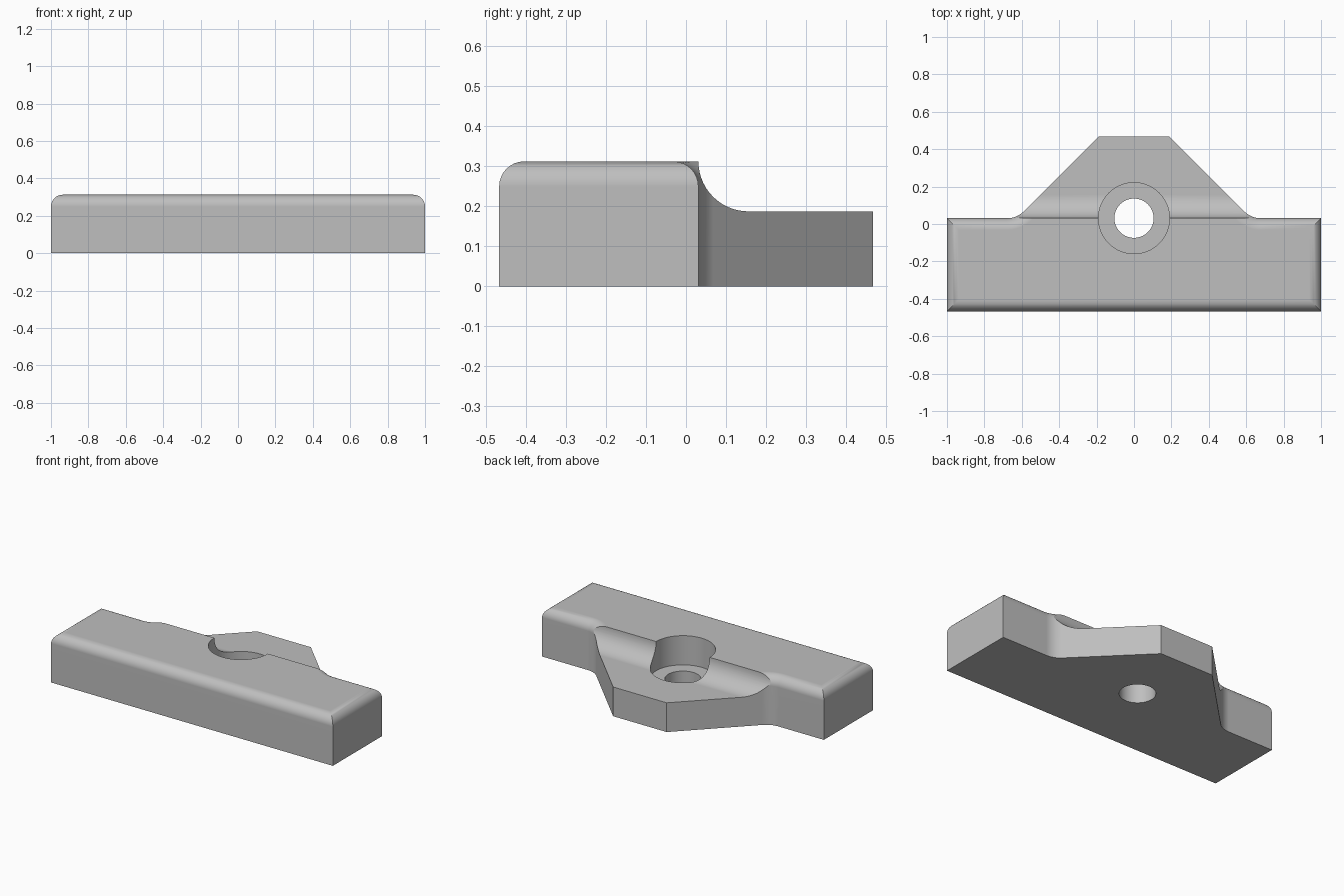
import bpy
import bmesh
import math
from mathutils import Vector

if "Cube" in bpy.data.objects:
    bpy.data.objects.remove(bpy.data.objects["Cube"])

FRONT, STEP, BACK = -0.467, 0.031, 0.467   # y of bar front, bar back, plate back
BAR_H, PLATE_H, SEAT_H = 0.3125, 0.1875, 0.125
FILLET, ROUND = 0.125, 0.0625
TIP = 0.19                                 # half width of the plate's back edge

grey = bpy.data.materials.new("plain grey")
grey.use_nodes = True
grey.diffuse_color = (0.52, 0.52, 0.52, 1)
grey.node_tree.nodes["Principled BSDF"].inputs["Base Color"].default_value = grey.diffuse_color


def arc(cx, cy, r, start, end, steps=12):
    angles = [math.radians(start + (end - start) * i / steps) for i in range(steps + 1)]
    return [(cx + r * math.cos(a), cy + r * math.sin(a)) for a in angles]


def make_object(name, bm):
    bmesh.ops.recalc_face_normals(bm, faces=bm.faces)
    mesh = bpy.data.meshes.new(name)
    bm.to_mesh(mesh)
    bm.free()
    mesh.materials.append(grey)
    obj = bpy.data.objects.new(name, mesh)
    bpy.context.collection.objects.link(obj)
    return obj


def extrude(points, direction):
    bm = bmesh.new()
    face = bm.faces.new([bm.verts.new(p) for p in points])
    result = bmesh.ops.extrude_face_region(bm, geom=[face])
    moved = [g for g in result["geom"] if isinstance(g, bmesh.types.BMVert)]
    bmesh.ops.translate(bm, verts=moved, vec=Vector(direction))
    return bm


def cylinder(name, radius, bottom, top):
    bm = bmesh.new()
    bmesh.ops.create_cone(bm, cap_ends=True, segments=72, radius1=radius,
                          radius2=radius, depth=top - bottom)
    bmesh.ops.translate(bm, verts=bm.verts, vec=(0, STEP, (top + bottom) / 2))
    return make_object(name, bm)


# Outline of bar and tapered plate, with filleted inner corners
corner_x = TIP + BACK - STEP
fillet_x = corner_x + FILLET * math.tan(math.radians(22.5))
half = [(1, FRONT), (1, STEP)]
half += arc(fillet_x, STEP + FILLET, FILLET, 270, 225, 8)
half += [(TIP, BACK)]
outline = half + [(-x, y) for x, y in reversed(half)]

# Solid body with its whole top rim rounded
bm = extrude([(x, y, 0) for x, y in outline], (0, 0, BAR_H))
rim = [e for e in bm.edges if all(v.co.z > BAR_H - 0.001 for v in e.verts)]
bmesh.ops.bevel(bm, geom=rim, offset=ROUND, segments=8, profile=0.5, affect='EDGES')
body = make_object("mounting_bar", bm)

# Cutter that lowers the plate and leaves a concave fillet against the bar
profile = [(STEP, 0.5)] + arc(STEP + FILLET, BAR_H, FILLET, 180, 270, 14)
profile += [(0.7, PLATE_H), (0.7, 0.5)]
cutters = [
    make_object("step_cutter", extrude([(-1.2, y, z) for y, z in profile], (2.4, 0, 0))),
    cylinder("counterbore_cutter", 0.19, SEAT_H, 0.6),
    cylinder("hole_cutter", 0.105, -0.2, 0.4),
]

bpy.ops.object.select_all(action='DESELECT')
bpy.context.view_layer.objects.active = body
body.select_set(True)
for cutter in cutters:
    cutter.hide_render = True
    cut = body.modifiers.new(cutter.name, 'BOOLEAN')
    cut.operation = 'DIFFERENCE'
    cut.solver = 'EXACT'
    cut.object = cutter
    bpy.ops.object.modifier_apply(modifier=cut.name)
    bpy.data.objects.remove(cutter)

# Smooth rounds, crisp edges
bpy.ops.object.shade_smooth_by_angle(angle=math.radians(30))
weighted = body.modifiers.new("flat_faces", 'WEIGHTED_NORMAL')
weighted.keep_sharp = True
